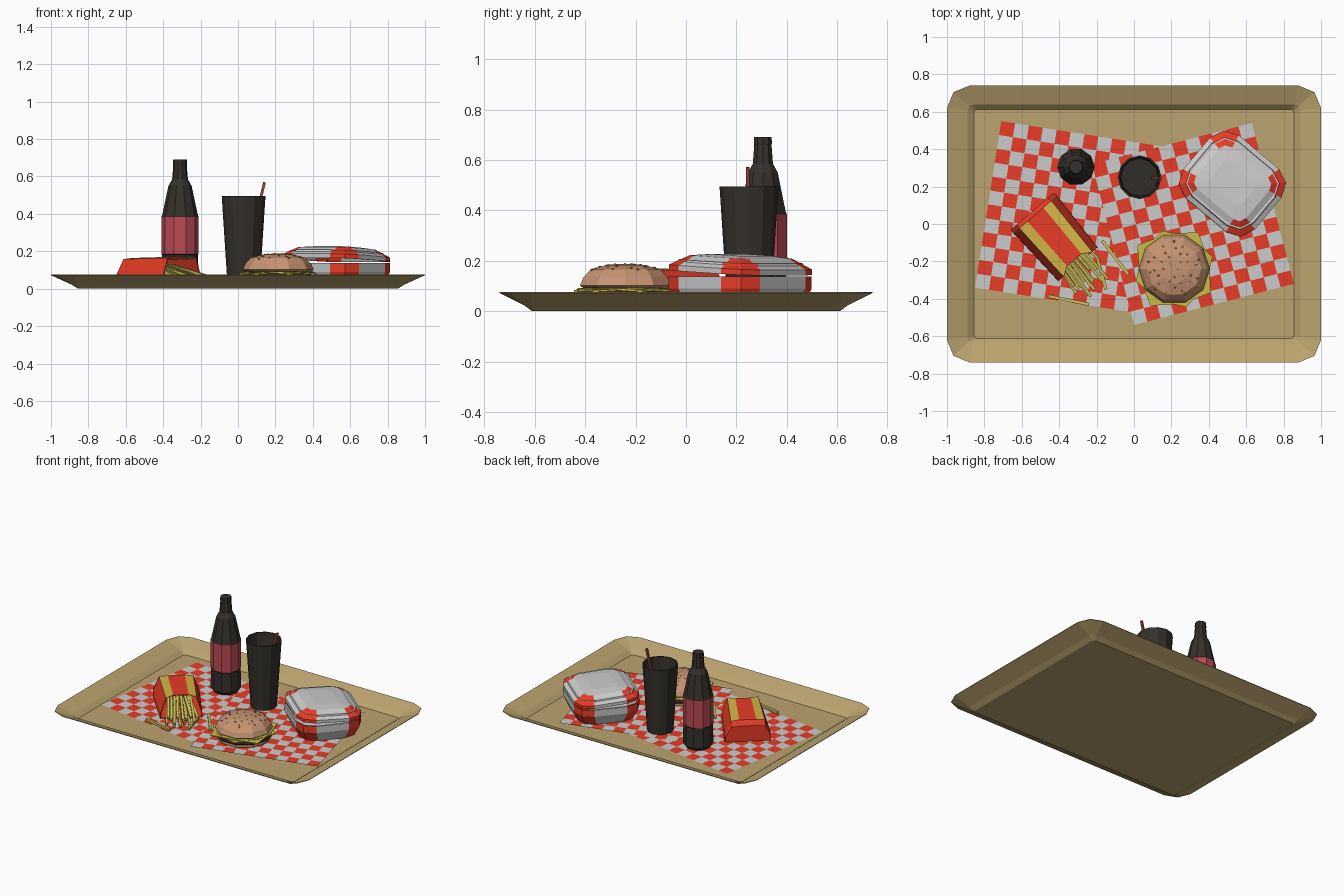
import bpy, bmesh, math, random
from mathutils import Vector, Matrix

if "Cube" in bpy.data.objects:
    bpy.data.objects.remove(bpy.data.objects["Cube"])

random.seed(4)
COL = dict(tan=(.50, .37, .16), red=(.80, .045, .02), white=(.80, .80, .80), glass=(.035, .03, .025),
           label=(.50, .07, .09), dark=(.028, .026, .022), bun=(.58, .30, .17), seed=(.50, .27, .15),
           patty=(.06, .03, .02), cheese=(.60, .50, .06), fry=(.62, .54, .10), yellow=(.66, .46, .06),
           straw=(.35, .06, .04), inside=(.35, .03, .02))
MATS = {}


def mat(n):
    if n not in MATS:
        MATS[n] = bpy.data.materials.new(n)
        MATS[n].diffuse_color = (*COL[n], 1)
    return MATS[n]


def finish(name, bm, mats):
    bmesh.ops.recalc_face_normals(bm, faces=bm.faces)
    me = bpy.data.meshes.new(name)
    bm.to_mesh(me)
    bm.free()
    for m in mats:
        me.materials.append(mat(m))
    ob = bpy.data.objects.new(name, me)
    bpy.context.collection.objects.link(ob)
    return ob


def loft(name, rings, mats, pick=lambda band, k: 0, caps=(0, 0), mw=None):
    """Skin closed rings; pick gives the material per band/segment, caps the end materials."""
    bm = bmesh.new()
    vs = [[bm.verts.new(p) for p in r] for r in rings]
    n = len(rings[0])
    for b in range(len(vs) - 1):
        for k in range(n):
            j = (k + 1) % n
            f = bm.faces.new((vs[b][k], vs[b][j], vs[b + 1][j], vs[b + 1][k]))
            f.material_index = pick(b, k)
    for i, c in zip((0, -1), caps):
        if c is not None:
            bm.faces.new(vs[i]).material_index = c
    ob = finish(name, bm, mats)
    if mw:
        ob.matrix_world = mw
    return ob


def circle(c, r, z, n, a0=0.0):
    return [(c[0] + r * math.cos(a0 + math.tau * k / n), c[1] + r * math.sin(a0 + math.tau * k / n), z)
            for k in range(n)]


def lathe(name, c, prof, n, mats, pick=lambda b, k: 0, a0=0.0, **kw):
    return loft(name, [circle(c, r, z, n, a0) for r, z in prof], mats, pick, **kw)


def rrect(hx, hy, c, z):
    """Rectangle with two-facet corners, 12 points."""
    pts = []
    for q, (sx, sy) in enumerate(((1, 1), (-1, 1), (-1, -1), (1, -1))):
        for s in range(3):
            a = math.radians(90 * q + 45 * s)
            pts.append((sx * (hx - c) + c * math.cos(a), sy * (hy - c) + c * math.sin(a), z))
    return pts


def bar(bm, p, q, t):
    """Square stick from p to q."""
    p, q = Vector(p), Vector(q)
    d = q - p
    m = Matrix.Translation((p + q) / 2) @ d.to_track_quat('Z', 'Y').to_matrix().to_4x4()
    bmesh.ops.create_cube(bm, size=1, matrix=m @ Matrix.Diagonal((t, t, d.length, 1)))


# Tray: thin shell, underside to rim to inner floor
loft("tray", [rrect(.855, .61, .015, 0), rrect(.89, .64, .03, .022), rrect(1, .74, .12, .072),
              rrect(1, .74, .12, .076), rrect(.89, .638, .03, .036), rrect(.855, .612, .015, .01)], ["tan"])


# Checkered paper sheets
def paper(name, corner, ex, ey, z, flip, n=12):
    bm = bmesh.new()
    o, ex, ey = Vector((*corner, z)), Vector((*ex, 0)) / n, Vector((*ey, 0)) / n
    g = [[bm.verts.new(o + ex * i + ey * j) for j in range(n + 1)] for i in range(n + 1)]
    for i in range(n):
        for j in range(n):
            f = bm.faces.new((g[i][j], g[i + 1][j], g[i + 1][j + 1], g[i][j + 1]))
            f.material_index = (i + j + flip) % 2
    finish(name, bm, ["white", "red"])


paper("left_paper", (-.85, -.34), (.89, -.14), (.14, .89), .014, 0)
paper("right_paper", (0, -.54), (.855, .22), (-.225, .86), .018, 0)

# Bottle with label band
lathe("bottle", (-.31, .305), [(.085, .02), (.1, .04), (.096, .18), (.1, .185), (.1, .385), (.096, .39),
                               (.062, .55), (.042, .585), (.036, .66), (.038, .665), (.036, .692)],
      10, ["glass", "label"], lambda b, k: 1 if b == 3 else 0)

# Open cup, drink surface and straw
cup = (.03, .25)
lathe("cup", cup, [(.086, .02), (.117, .495), (.108, .495), (.1, .40)], 12, ["glass", "dark"], caps=(0, 1))
bm = bmesh.new()
bar(bm, (.095, .245, .38), (.142, .245, .57), .014)
finish("straw", bm, ["straw"])

# Burger layers
bc = (.215, -.24)
lathe("bottom_bun", bc, [(.15, .02), (.18, .032), (.18, .05)], 10, ["bun"])
lathe("patty", bc, [(.18, .05), (.192, .06), (.192, .072), (.18, .082)], 10, ["patty"])
bunprof = [(.175, .092), (.19, .102), (.175, .135), (.145, .165), (.08, .183), (.025, .188)]
lathe("top_bun", bc, bunprof, 10, ["bun"])
# Cheese slice with drooping corners
ang = math.radians(12)
for nm, a0, r in (("cheese_slice", ang + math.pi / 4, .235), ("lettuce_leaf", ang + .1, .215)):
    bm = bmesh.new()
    ring = []
    for k in range(8):
        a = a0 + math.tau * k / 8
        rr = r if k % 2 == 0 else .19
        ring.append([(bc[0] + rr * math.cos(a), bc[1] + rr * math.sin(a), .076 + (0 if k % 2 == 0 else .01) + d)
                     for d in (0, .007)])
    bm.free()
    loft(nm, [[p[0] for p in ring], [p[1] for p in ring]], ["cheese"])
# Sesame seeds scattered over the dome
bm = bmesh.new()
for i in range(34):
    r, a = .15 * math.sqrt((i + .5) / 34), i * 2.4 + random.uniform(-.2, .2)
    z = next(z0 + (z1 - z0) * (r0 - r) / (r0 - r1) if r > r1 else .188
             for (r0, z0), (r1, z1) in zip(bunprof[1:], bunprof[2:]) if r > r1 or r1 == .025)
    m = Matrix.Translation((bc[0] + r * math.cos(a), bc[1] + r * math.sin(a), z - .001))
    m = m @ Matrix.Rotation(a, 4, 'Z') @ Matrix.Diagonal((1.4, .9, .7, 1))
    bmesh.ops.create_icosphere(bm, subdivisions=1, radius=.006, matrix=m)
finish("sesame_seeds", bm, ["seed"])

# Clamshell carton: base plus slightly open lid hinged at its +y edge, red corners
U, V, C = .25, .22, .10
place = Matrix.Translation((.525, .215, 0)) @ Matrix.Rotation(math.radians(-40), 4, 'Z')


def corner(b, k):
    return 1 if k % 3 != 2 else 0


loft("carton_base", [rrect(U - .03, V - .03, C, .02), rrect(U, V, C + .01, .09), rrect(U, V, C + .01, .138),
                     rrect(U - .012, V - .012, C, .138), rrect(U - .04, V - .04, C, .03)],
     ["white", "red"], corner, mw=place)
hinge = Matrix.Translation((0, V, .142)) @ Matrix.Rotation(math.radians(-3), 4, 'X') @ Matrix.Translation((0, -V, 0))
loft("carton_lid", [rrect(U - .03, V - .03, C, .045), rrect(U - .012, V - .012, C, 0), rrect(U, V, C + .01, 0),
                    rrect(U, V, C + .01, .022), rrect(U - .075, V - .075, .05, .062),
                    rrect(U - .14, V - .14, .03, .07)],
     ["white", "red"], lambda b, k: corner(b, k) if b < 4 else 0, mw=place @ hinge)

# Fries carton lying down: local x runs from the closed end to the open mouth
fm = Matrix.Translation((-.42, -.075, .02)) @ Matrix.Rotation(math.atan2(-.76, .65), 4, 'Z')


def section(x, s, h, scoop=0.0):
    half = [(-.15, 0), (-.148, .04), (-.11, h), (-.055, h + .006)]
    pts = half + [(-w, z) for w, z in reversed(half)]
    return [(x - (scoop if abs(w) < .06 else 0), w * s, z) for w, z in pts]


stripe = [0, 0, 1, 0, 1, 0, 0, 0]
fries_box = loft("fries_carton", [section(-.19, 1.0, .105), section(-.165, 1.02, .138),
                                  section(.185, .92, .145, .03)],
                 ["red", "yellow"], lambda b, k: stripe[k] if b else 0, caps=(0, None), mw=fm)
sol = fries_box.modifiers.new("board", 'SOLIDIFY')
sol.thickness = .006

# Fries spilling from the mouth, plus loose ones
bm = bmesh.new()
for i in range(16):
    w = -.1 + .2 * (i % 8) / 7
    z = .035 if i < 8 else .075
    tip = random.uniform(.22, .36)
    a = fm @ Vector((.02, w * .7, z + .03))
    b = fm @ Vector((tip, w * .95 + random.uniform(-.03, .03), .012 + (.025 if i >= 8 else 0)))
    bar(bm, a, b, .017)
for p, q in (((-.46, -.385), (-.24, -.43)), ((-.17, -.09), (-.03, -.27)), ((-.2, -.17), (-.15, -.35))):
    bar(bm, (*p, .03), (*q, .03), .017)
finish("fries", bm, ["fry"])

for m in bpy.data.materials:
    if m.users and not m.is_grease_pencil:
        m.use_nodes = True
        m.node_tree.nodes["Principled BSDF"].inputs["Base Color"].default_value = m.diffuse_color
